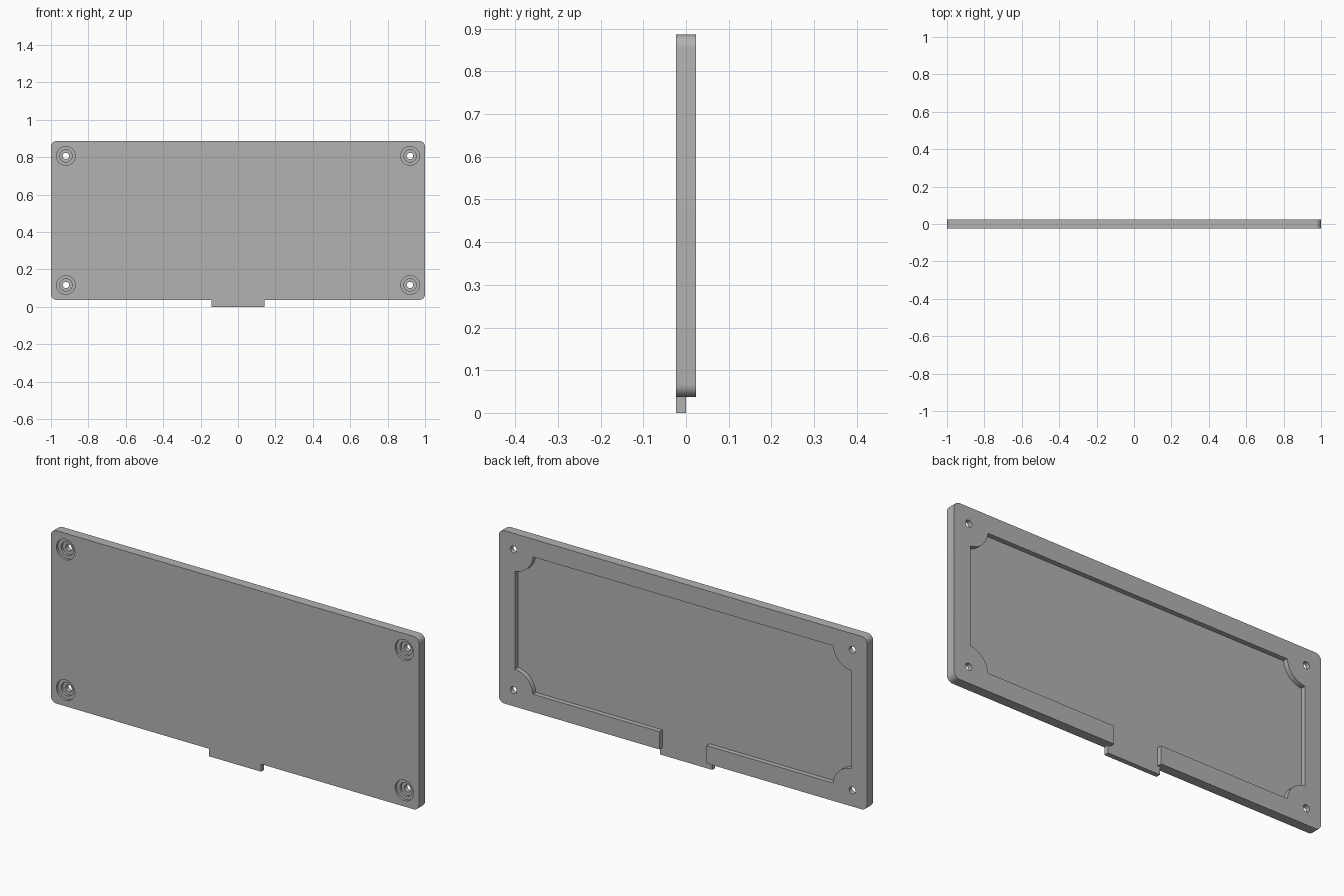
import bpy, bmesh, math

if "Cube" in bpy.data.objects:
    bpy.data.objects.remove(bpy.data.objects["Cube"], do_unlink=True)

HALF = 0.0235                    # half thickness of the plate
BOTTOM, TOP = 0.037, 0.886
MID = (BOTTOM + TOP) / 2
HOLE_X, HOLE_Z = 0.92, 0.345     # screw positions from the plate centre

grey = bpy.data.materials.new("plain grey")
grey.use_nodes = True
colour = (0.45, 0.45, 0.45, 1)
grey.diffuse_color = colour
grey.node_tree.nodes["Principled BSDF"].inputs["Base Color"].default_value = colour


def arc(cx, cz, r, start, end, steps=12):
    """Points of an arc in the x-z plane, angles in degrees."""
    angles = [math.radians(start + (end - start) * i / steps) for i in range(steps + 1)]
    return [(cx + r * math.cos(a), cz + r * math.sin(a)) for a in angles]


def prism(name, outline, y0, y1):
    """Extrude an x-z outline from y0 to y1."""
    bm = bmesh.new()
    face = bm.faces.new([bm.verts.new((x, y0, z)) for x, z in outline])
    out = bmesh.ops.extrude_face_region(bm, geom=[face])
    verts = [v for v in out["geom"] if isinstance(v, bmesh.types.BMVert)]
    bmesh.ops.translate(bm, verts=verts, vec=(0, y1 - y0, 0))
    bmesh.ops.recalc_face_normals(bm, faces=bm.faces)
    mesh = bpy.data.meshes.new(name)
    bm.to_mesh(mesh)
    bm.free()
    mesh.materials.append(grey)
    ob = bpy.data.objects.new(name, mesh)
    bpy.context.collection.objects.link(ob)
    return ob


def rect(x, z0, z1):
    return [(-x, z0), (x, z0), (x, z1), (-x, z1)]


def combine(target, other, operation):
    """Apply a boolean and drop the helper."""
    other.hide_render = True
    mod = target.modifiers.new("bool", "BOOLEAN")
    mod.operation, mod.solver, mod.object = operation, "EXACT", other
    bpy.context.view_layer.objects.active = target
    bpy.ops.object.modifier_apply(modifier=mod.name)
    bpy.data.objects.remove(other, do_unlink=True)


# Plate with rounded corners
R = 0.03
outline = []
for sx, sz, a in ((1, 1, 0), (-1, 1, 90), (-1, -1, 180), (1, -1, 270)):
    outline += arc(sx * (1 - R), MID + sz * ((TOP - BOTTOM) / 2 - R), R, a, a + 90, 8)
plate = prism("cover_plate", outline, -HALF, HALF)

# Shallow back recess, its corners scooped around the screw bosses
BOSS, RX, RZ = 0.105, 0.912, 0.337
ax = math.degrees(math.acos((HOLE_X - RX) / BOSS))
az = math.degrees(math.asin((HOLE_Z - RZ) / BOSS))
quarter = arc(-HOLE_X, -HOLE_Z, BOSS, ax, az, 12)
recess = []
for sx, sz in ((1, 1), (-1, 1), (-1, -1), (1, -1)):
    pts = quarter if sx * sz > 0 else quarter[::-1]
    recess += [(-sx * x, MID - sz * z) for x, z in pts]
combine(plate, prism("recess_cutter", recess, 0, 0.1), "DIFFERENCE")

# Notch through the lower rim, and the tab hanging below it
combine(plate, prism("notch_cutter", rect(0.128, -0.1, 0.3), 0, 0.1), "DIFFERENCE")
combine(plate, prism("tab", rect(0.142, 0, 0.06), -HALF, 0), "UNION")

# Stepped screw holes, wide at the front
for sx in (-1, 1):
    for sz in (-1, 1):
        for radius, depth in ((0.05, 0.012), (0.033, 0.024), (0.017, 0.1)):
            circle = arc(sx * HOLE_X, MID + sz * HOLE_Z, radius, 0, 360, 32)[:-1]
            cutter = prism("hole_cutter", circle, -0.1, -HALF + depth)
            combine(plate, cutter, "DIFFERENCE")

bpy.ops.object.select_all(action="DESELECT")
plate.select_set(True)
bpy.context.view_layer.objects.active = plate
bpy.ops.object.shade_smooth_by_angle(angle=math.radians(30))
